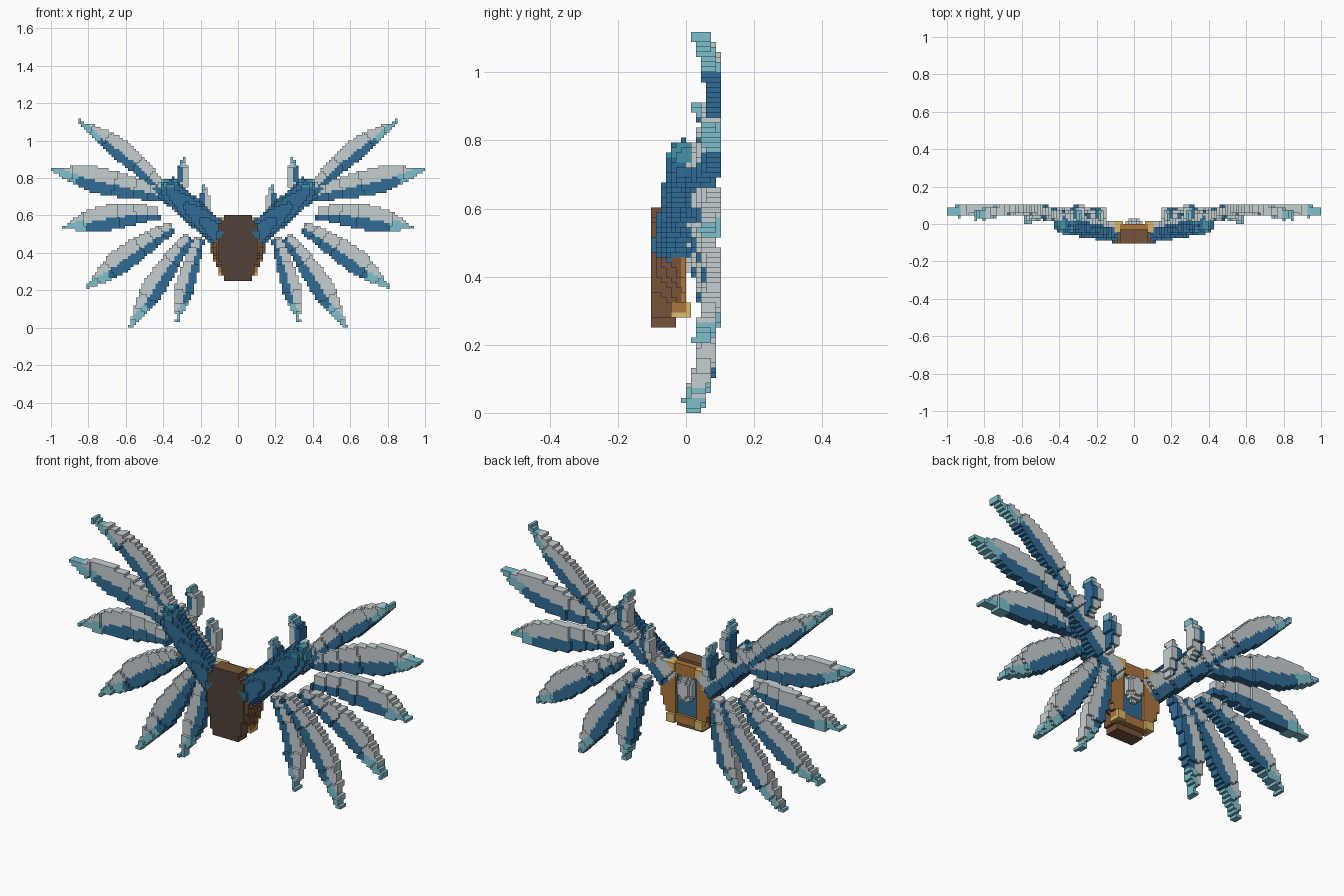
import bpy, bmesh, math
from mathutils import Vector

V = 2 / 136          # edge of one block
old = bpy.data.objects.get("Cube")
if old:
    bpy.data.objects.remove(old)


def lin(c):
    c /= 255
    return c / 12.92 if c < 0.04 else ((c + 0.055) / 1.055) ** 2.4


def make_mat(name, r, g, b):
    m = bpy.data.materials.new(name)
    m.use_nodes = True
    col = (lin(r), lin(g), lin(b), 1)
    m.diffuse_color = col
    bsdf = m.node_tree.nodes["Principled BSDF"]
    bsdf.inputs["Base Color"].default_value = col
    bsdf.inputs["Roughness"].default_value = 0.8
    return m


WHITE = make_mat("feather white", 198, 207, 209)
BLUE = make_mat("deep blue", 48, 108, 150)
TEAL = make_mat("teal", 66, 148, 172)
PALE = make_mat("pale teal", 126, 192, 206)
DARK = make_mat("dark brown", 80, 66, 55)
BROWN = make_mat("brown", 118, 84, 58)
ORANGE = make_mat("orange brown", 172, 118, 60)
GOLD = make_mat("gold", 218, 184, 108)


def blocks(name, lo, hi, rule, mirror=False, front=None):
    """Fill a box with blocks where rule(x, y, z) gives a material; keep the outer faces."""
    r = [range(math.floor(a / V), math.ceil(b / V)) for a, b in zip(lo, hi)]
    cells = {}
    for i in r[0]:
        for j in r[1]:
            for k in r[2]:
                m = rule((i + .5) * V, (j + .5) * V, (k + .5) * V) if k >= 0 else None
                if m:
                    cells[i, j, k] = m
    bm, verts, mats = bmesh.new(), {}, []
    first = min(c[1] for c in cells)
    for cell, m in cells.items():
        for axis in range(3):
            for side in (0, 1):
                n = list(cell)
                n[axis] += 2 * side - 1
                if tuple(n) in cells:
                    continue
                loop = []
                for a, b in ((0, 0), (1, 0), (1, 1), (0, 1)):
                    p = list(cell)
                    p[axis] += side
                    p[(axis + 1) % 3] += a
                    p[(axis + 2) % 3] += b
                    p = tuple(p)
                    if p not in verts:
                        verts[p] = bm.verts.new([q * V for q in p])
                    loop.append(verts[p])
                f = bm.faces.new(loop if side else loop[::-1])
                # the foremost faces may carry their own colour
                c = front if front and axis == 1 and not side and cell[1] == first else m
                if c not in mats:
                    mats.append(c)
                f.material_index = mats.index(c)
    me = bpy.data.meshes.new(name)
    bm.to_mesh(me)
    bm.free()
    for m in mats:
        me.materials.append(m)
    ob = bpy.data.objects.new(name, me)
    bpy.context.collection.objects.link(ob)
    if mirror:
        mod = ob.modifiers.new("mirror", 'MIRROR')
        mod.use_mirror_merge = False
    return ob


def along(base, tip):
    """Return a function turning (x, z) into position along and across a line."""
    b, d = Vector(base), Vector(tip) - Vector(base)
    length = d.length
    d.normalize()
    n = Vector((-d.y, d.x))

    def place(x, z):
        p = Vector((x, z)) - b
        return p.dot(d) / length, p.dot(n)
    return place


def box_round(base, tip, pad):
    xs, zs = zip(base, tip)
    return (max(0, min(xs) - pad), -.11, min(zs) - pad), (max(xs) + pad, .11, max(zs) + pad)


def feather(name, base, tip, width, y_tip, bow=0, y_mid=.045):
    place = along(base, tip)

    def rule(x, y, z):
        t, s = place(x, z)
        if not 0 <= t <= 1.0:
            return None
        s -= bow * math.sin(math.pi * t)
        if t < .6:
            w = width * (.5 + .5 * math.sin(math.pi / 2 * t / .6))
        else:
            w = max(.009, width * (1 - ((t - .6) / .4) ** 1.5))
        yc = .03 + (y_tip - .03) * t + y_mid * math.sin(math.pi * t)
        if abs(s) > w or abs(y - yc) > .025:
            return None
        if t > .93 or (t > .76 and s < .3 * width - .1 * (.93 - t)):
            return PALE
        return WHITE if s > -.005 else BLUE
    blocks(name, *box_round(base, tip, .1), rule, mirror=True)


# Wing feathers, fanned from the top down
feather("feather_top", (.38, .72), (.85, 1.105), .055, .045, .02)
feather("feather_upper", (.40, .71), (1.0, .845), .07, .065, .0, .032)
feather("feather_middle", (.42, .615), (.94, .535), .068, .06, .015, .035)
feather("feather_lower", (.35, .54), (.81, .21), .065, .045, .012)
feather("feather_bottom", (.26, .485), (.575, .0), .06, .02, .012)
feather("feather_inner", (.20, .48), (.325, .03), .05, .015, .01)
# Short feathers on the upper edge of the arm
feather("small_feather_outer", (.30, .70), (.29, .91), .032, .03)
feather("small_feather_inner", (.17, .58), (.18, .765), .026, .03, 0, .03)

# Wing arm with a pale covering layer on its back
SHOULDER, WRIST = (.09, .49), (.385, .75)
arm_place = along(SHOULDER, WRIST)


def arm_rule(x, y, z):
    t, s = arm_place(x, z)
    if not 0 <= t <= 1.02:
        return None
    depth = y - (-.055 + .05 * t)
    if (s / .066) ** 2 + (depth / .045) ** 2 <= 1:
        return BLUE
    if abs(s) < .055 and 0 < depth < .06:
        return WHITE if s > -.005 and depth > .015 else BLUE


blocks("wing_arm", *box_round(SHOULDER, WRIST, .1), arm_rule, mirror=True)


def ball(cx, cy, cz, rx, ry, rz, mat):
    return lambda x, y, z: mat if ((x - cx) / rx) ** 2 + ((y - cy) / ry) ** 2 \
        + ((z - cz) / rz) ** 2 <= 1 else None


blocks("wing_wrist", (.27, -.08, .65), (.45, .08, .85),
       ball(.36, -.005, .745, .055, .05, .055, TEAL), mirror=True)


# Central body: tapered block with a dark front
def body_rule(x, y, z):
    w = .103
    if z > .54:
        w -= (z - .54) * .6
    elif z < .38:
        w -= (.38 - z) * .22
    return BROWN if abs(x) < w else None


blocks("body", (-.11, -7 * V, .25), (.11, -.03, .60), body_rule, front=DARK)


# Stepped side bulges of the body
def bulge_rule(x, y, z):
    w = .15 - max(0, .43 - z) * .35 - max(0, -.02 - y) * .5
    if x < w:
        return ORANGE if y > -.02 else BROWN


blocks("body_side", (.085, -.075, .33), (.16, 0, .47), bulge_rule, mirror=True)


# Back frame with an inset panel
def frame_rule(x, y, z):
    if abs(x) < .056 and .33 < z < .53:
        return BLUE if y < -.015 else None
    return ORANGE if abs(x) + max(0, abs(z - .43) - .11) < .115 else None


blocks("back_frame", (-.09, -.03, .29), (.09, 0, .575), frame_rule)
for place_name, z0 in (("lower", .28), ("upper", .545)):
    blocks(place_name + "_corner", (.06, -.03, z0), (.1, .012, z0 + .04),
           lambda x, y, z: GOLD, mirror=True)

# Pale ornament on the panel
blocks("back_ornament", (-.06, -.02, .38), (.06, .04, .56),
       ball(0, -.015, .47, .048, .045, .07, WHITE))
